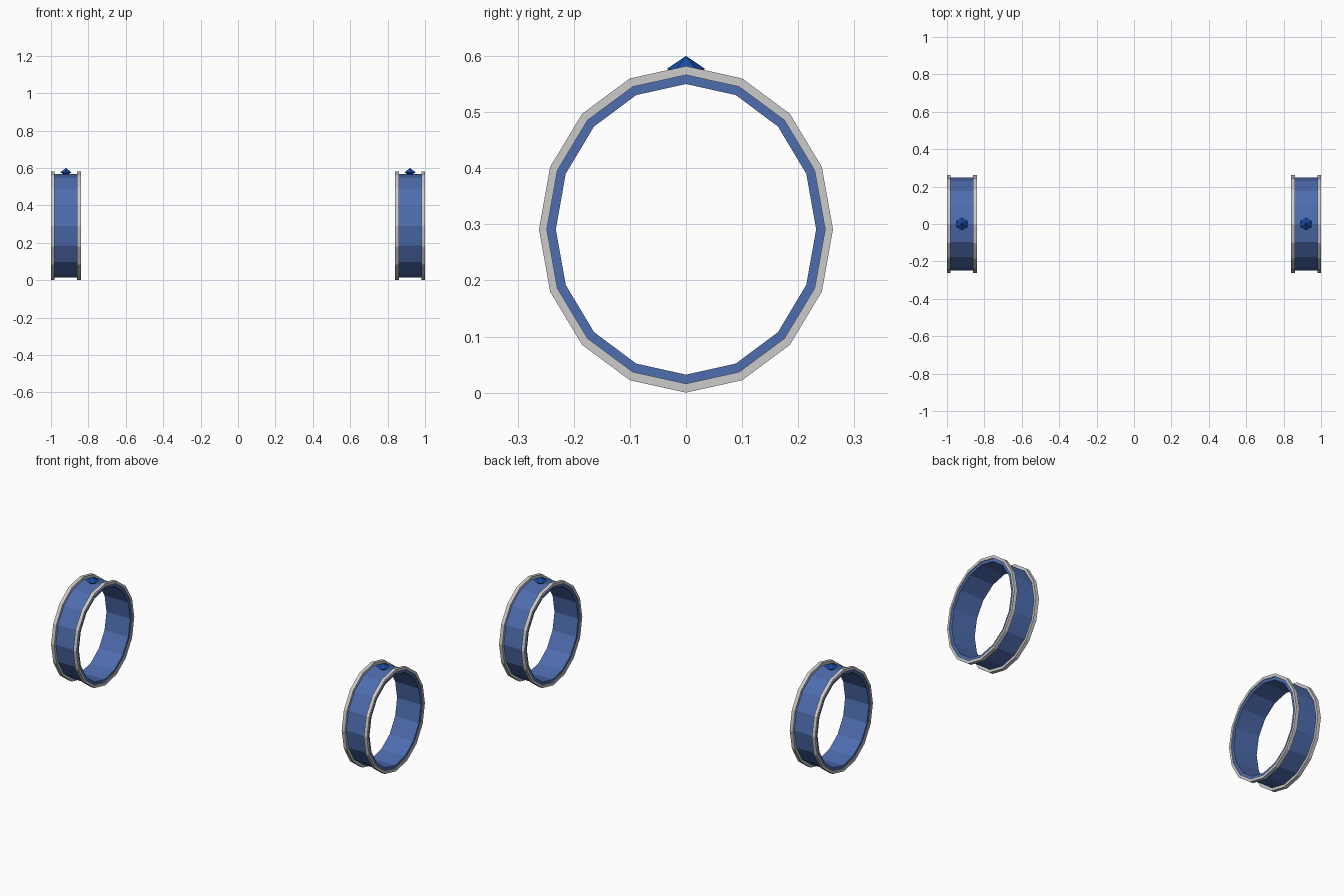
import bpy, bmesh
from math import sin, cos, pi

if "Cube" in bpy.data.objects:
    bpy.data.objects.remove(bpy.data.objects["Cube"])

SIDES = 16
CZ = 0.291          # height of the ring centre
CX = 0.92           # sideways offset of each bracelet


def material(name, rgb):
    m = bpy.data.materials.new(name)
    m.diffuse_color = (*rgb, 1)
    m.use_nodes = True
    m.node_tree.nodes["Principled BSDF"].inputs["Base Color"].default_value = m.diffuse_color
    return m


BLUE = material("band_blue", (0.075, 0.15, 0.42))
GEM = material("gem_blue", (0.01, 0.08, 0.42))


def finish(name, bm, mat=None):
    bmesh.ops.recalc_face_normals(bm, faces=bm.faces)
    me = bpy.data.meshes.new(name)
    bm.to_mesh(me)
    bm.free()
    ob = bpy.data.objects.new(name, me)
    bpy.context.collection.objects.link(ob)
    if mat:
        me.materials.append(mat)
    return ob


def hoop(name, x0, x1, outer, inner, mat=None):
    """Oval hoop with a rectangular section; outer / inner are (ry, rz)."""
    bm = bmesh.new()
    section = [(x0, outer), (x1, outer), (x1, inner), (x0, inner)]
    rings = []
    for i in range(SIDES):
        a = 2 * pi * i / SIDES
        rings.append([bm.verts.new((x, r[0] * sin(a), CZ + r[1] * cos(a)))
                      for x, r in section])
    for i in range(SIDES):
        p, q = rings[i], rings[(i + 1) % SIDES]
        for k in range(4):
            n = (k + 1) % 4
            bm.faces.new((p[k], p[n], q[n], q[k]))
    return finish(name, bm, mat)


def gem(name, x, sides=6, r=0.034):
    """Faceted stone: double pyramid set into the band."""
    bm = bmesh.new()
    top = bm.verts.new((x, 0, 0.600))
    low = bm.verts.new((x, 0, 0.556))
    girdle = [bm.verts.new((x + r * sin(2 * pi * i / sides),
                            r * cos(2 * pi * i / sides), 0.577))
              for i in range(sides)]
    for i in range(sides):
        a, b = girdle[i], girdle[(i + 1) % sides]
        bm.faces.new((a, b, top))
        bm.faces.new((b, a, low))
    return finish(name, bm, GEM)


for side, s in (("left", -1), ("right", 1)):
    c = s * CX
    # Blue band
    hoop(side + "_band", c - 0.075, c + 0.075, (0.2485, 0.2755), (0.232, 0.259), BLUE)
    # Grey raised rims on both edges
    for edge, e in (("outer", s), ("inner", -s)):
        xs = sorted((c + e * 0.08, c + e * 0.06))
        hoop(f"{side}_{edge}_rim", xs[0], xs[1], (0.262, 0.291), (0.248, 0.275))
    # Stone on top
    gem(side + "_gem", c)
